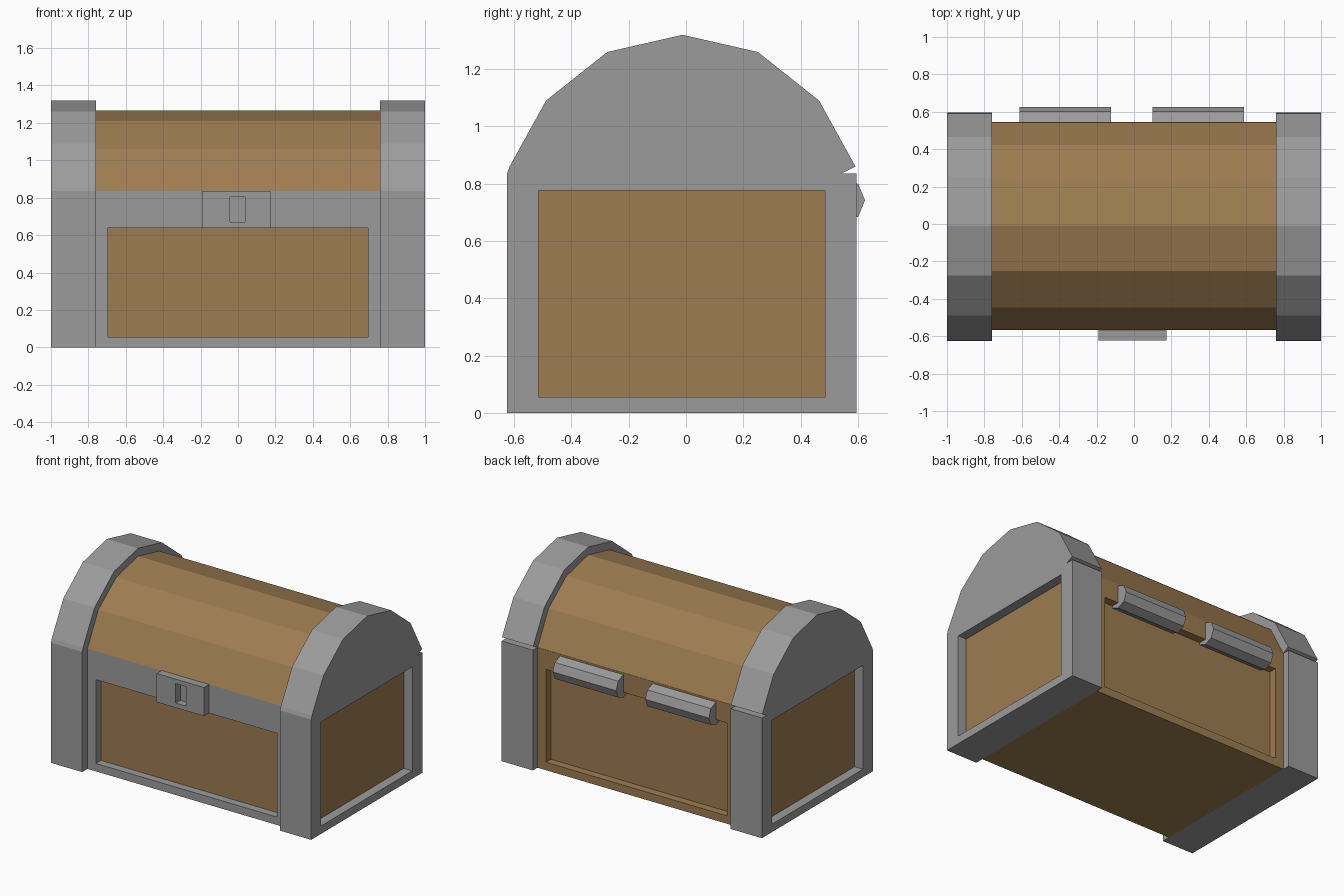
import bpy, bmesh, math

if "Cube" in bpy.data.objects:
    bpy.data.objects.remove(bpy.data.objects["Cube"])


def material(name, rgb):
    m = bpy.data.materials.new(name)
    m.diffuse_color = (*rgb, 1)
    m.use_nodes = True
    m.node_tree.nodes["Principled BSDF"].inputs["Base Color"].default_value = m.diffuse_color
    return m


METAL = material("grey metal", (0.33, 0.33, 0.33))
WOOD = material("brown wood", (0.34, 0.203, 0.083))


def finish(name, bm):
    bmesh.ops.recalc_face_normals(bm, faces=bm.faces)
    me = bpy.data.meshes.new(name)
    bm.to_mesh(me)
    bm.free()
    me.materials.append(METAL)   # slot 0
    me.materials.append(WOOD)    # slot 1
    ob = bpy.data.objects.new(name, me)
    bpy.context.collection.objects.link(ob)
    return ob


def prism(name, profile, x0, x1, mat):
    """Extrude a (y, z) profile along x."""
    bm = bmesh.new()
    f = bm.faces.new([bm.verts.new((x0, y, z)) for y, z in profile])
    ext = bmesh.ops.extrude_face_region(bm, geom=[f])["geom"]
    for v in ext:
        if isinstance(v, bmesh.types.BMVert):
            v.co.x = x1
    for f in bm.faces:
        f.material_index = mat
    return finish(name, bm)


def box(lo, hi, mat):
    bm = bmesh.new()
    for v in bmesh.ops.create_cube(bm, size=1)["verts"]:
        v.co = [hi[i] if v.co[i] > 0 else lo[i] for i in range(3)]
    for f in bm.faces:
        f.material_index = mat
    bm.normal_update()
    return bm


def recess(bm, axis, sign, lo, hi, depth, frame_mat, floor_mat):
    """Sink a rectangle (lo..hi on the two other axes) into one side of a box."""
    face = max(bm.faces, key=lambda f: f.normal[axis] * sign * f.calc_area() ** 0.01)
    mid = face.calc_center_median()
    others = [i for i in range(3) if i != axis]
    ring = bmesh.ops.inset_individual(bm, faces=[face], thickness=0.01)["faces"]
    for v in face.verts:
        for k, i in enumerate(others):
            v.co[i] = hi[k] if v.co[i] > mid[i] else lo[k]
    bm.normal_update()
    wall = bmesh.ops.extrude_face_region(bm, geom=[face])["geom"]
    floor = [g for g in wall if isinstance(g, bmesh.types.BMFace)][0]
    for v in floor.verts:
        v.co[axis] -= sign * depth
    for e in floor.edges:
        for f in e.link_faces:
            f.material_index = frame_mat
    for f in ring:
        if f.is_valid:
            f.material_index = frame_mat
    floor.material_index = floor_mat
    if face.is_valid:
        bmesh.ops.delete(bm, geom=[face], context="FACES_ONLY")
    bm.normal_update()


def arch(half, cy=-0.012):
    """Mirror half an arch (foot to crown) about y = cy."""
    return [(cy - a, z) for a, z in half] + [(cy + a, z) for a, z in half[-2::-1]]


# Wooden body with metal-framed front panel and plain wooden back panel
body = box((-0.76, -0.567, 0), (0.76, 0.545, 0.835), 1)
recess(body, 1, -1, (-0.695, 0.055), (0.695, 0.637), 0.055, 0, 1)
recess(body, 1, 1, (-0.695, 0.055), (0.695, 0.70), 0.055, 1, 1)
finish("body", body)

# Wooden barrel lid
prism("lid", arch([(0.555, 0.835), (0.435, 1.06), (0.238, 1.21), (0, 1.265)]),
      -0.76, 0.76, 1)

# Metal end frames with wooden side panels, and arched lid bands above them
band = arch([(0.613, 0.835), (0.604, 0.86), (0.477, 1.09), (0.263, 1.26), (0, 1.32)])
band[-1] = (0.54, 0.835)
for side, word in ((-1, "left"), (1, "right")):
    x0, x1 = sorted((side * 0.76, side))
    end = box((x0, -0.625, 0), (x1, 0.595, 0.835), 0)
    recess(end, 0, side, (-0.515, 0.055), (0.485, 0.777), 0.065, 0, 1)
    finish(word + "_end_frame", end)
    prism(word + "_lid_band", band, x0, x1, 0)

# Lock plate with keyhole
lock = box((-0.19, -0.622, 0.637), (0.175, -0.565, 0.836), 0)
recess(lock, 1, -1, (-0.043, 0.67), (0.037, 0.805), 0.05, 0, 0)
finish("lock_plate", lock)

# Octagonal hinge barrels at the back
octagon = [(0.545 + 0.08 * math.cos(k * math.pi / 4),
            0.742 + 0.08 * math.sin(k * math.pi / 4)) for k in range(8)]
for word, x0, x1 in (("left", -0.612, -0.124), ("right", 0.10, 0.587)):
    prism(word + "_hinge", octagon, x0, x1, 0)
